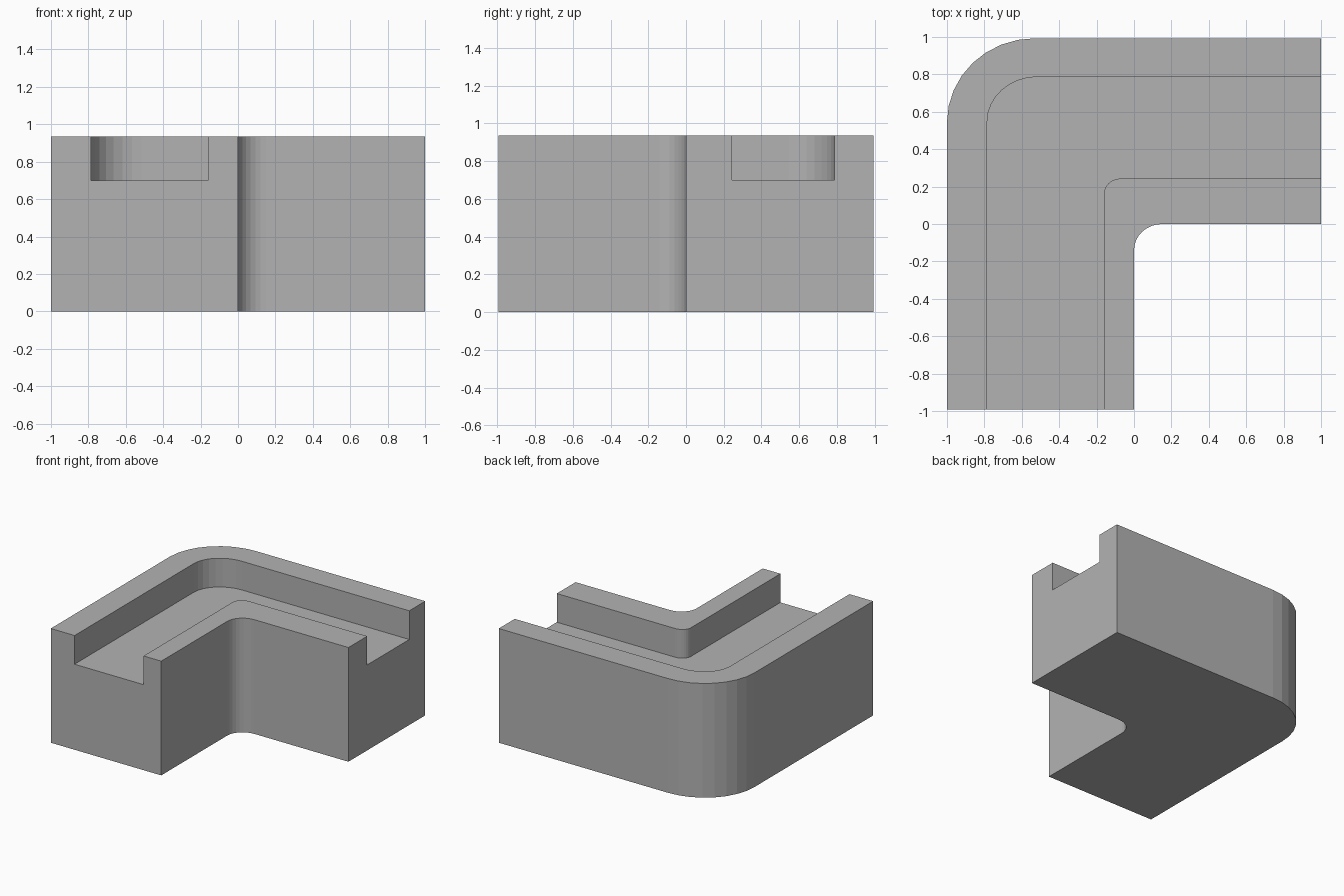
import bpy, bmesh, math

if "Cube" in bpy.data.objects:
    bpy.data.objects.remove(bpy.data.objects["Cube"])

H, FLOOR, END, SEG = 0.935, 0.70, 0.993, 8

grey = bpy.data.materials.new("stone grey")
grey.diffuse_color = (0.45, 0.45, 0.45, 1)
grey.use_nodes = True
grey.node_tree.nodes["Principled BSDF"].inputs["Base Color"].default_value = grey.diffuse_color


def bend(x, y, rx, ry):
    """L-shaped path: up along x, round the corner, then right along y."""
    pts = [(x, -END)]
    for i in range(SEG + 1):
        a = math.pi - math.pi / 2 * i / SEG
        pts.append((x + rx + rx * math.cos(a), y - ry + ry * math.sin(a)))
    return pts + [(1, y)]


outer = bend(-1.0, END, 0.47, 0.45)
groove_out = bend(-0.785, 0.787, 0.27, 0.24)
groove_in = bend(-0.16, 0.243, 0.09, 0.08)
inner = bend(0.0, 0.0, 0.15, 0.14)

# Cross-section rails of the block, in order around the profile
rails = [(outer, 0), (outer, H), (groove_out, H), (groove_out, FLOOR),
         (groove_in, FLOOR), (groove_in, H), (inner, H), (inner, 0)]

# Sweep the channelled profile along the bend and cap both ends
bm = bmesh.new()
rings = [[bm.verts.new((*path[i], z)) for path, z in rails]
         for i in range(len(outer))]
for a, b in zip(rings, rings[1:]):
    for k in range(8):
        n = (k + 1) % 8
        bm.faces.new((a[k], a[n], b[n], b[k]))
bm.faces.new(rings[0])
bm.faces.new(rings[-1])
bmesh.ops.recalc_face_normals(bm, faces=bm.faces)

mesh = bpy.data.meshes.new("corner_channel_block")
bm.to_mesh(mesh)
bm.free()
mesh.materials.append(grey)
bpy.context.collection.objects.link(bpy.data.objects.new("corner_channel_block", mesh))
